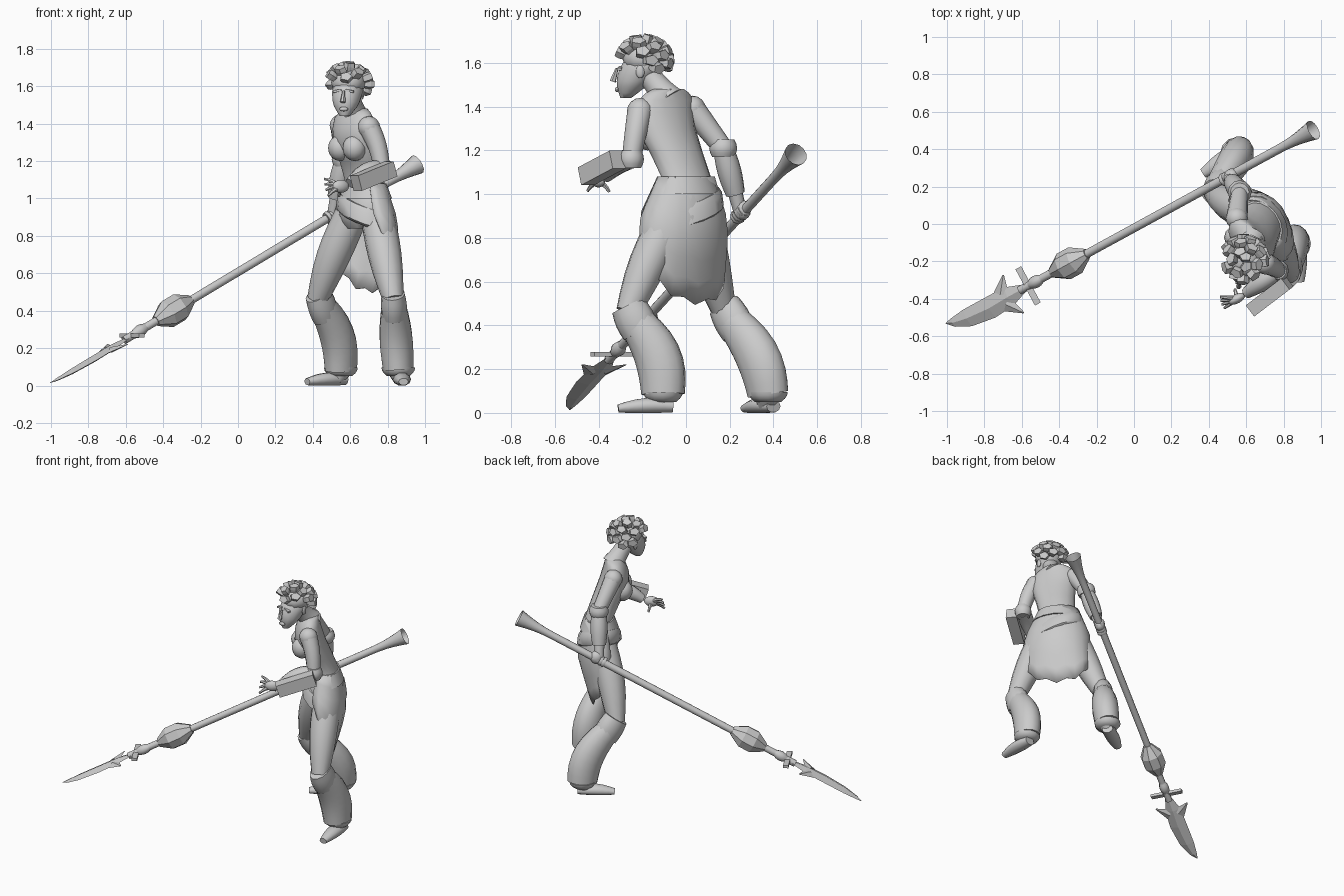
import bpy, bmesh, math
from mathutils import Vector, Matrix

old_cube = bpy.data.objects.get("Cube")
if old_cube:
    bpy.data.objects.remove(old_cube, do_unlink=True)

grey = bpy.data.materials.new("plain grey")
grey.use_nodes = True
grey.diffuse_color = (.6, .6, .6, 1)
grey.node_tree.nodes["Principled BSDF"].inputs["Base Color"].default_value = grey.diffuse_color


def vec(x, y, z):
    return Vector((x, y, z))


RIGHTWARD, UP = vec(1, 0, 0), vec(0, 0, 1)
CHEST_FRONT, CHEST_LEFT = vec(-.8, -.6, 0), vec(.6, -.8, 0)
FACE_FRONT, FACE_LEFT = vec(-.25, -.97, 0), vec(.97, -.25, 0)


def finish(name, bm, smooth=True):
    bmesh.ops.recalc_face_normals(bm, faces=bm.faces)
    mesh = bpy.data.meshes.new(name)
    bm.to_mesh(mesh)
    bm.free()
    mesh.materials.append(grey)
    part = bpy.data.objects.new(name, mesh)
    bpy.context.collection.objects.link(part)
    bpy.ops.object.select_all(action='DESELECT')
    part.select_set(True)
    bpy.context.view_layer.objects.active = part
    if smooth:
        bpy.ops.object.shade_smooth_by_angle(angle=math.radians(50))
    return part


def bridge(bm, loops, capped=True):
    for lower, upper in zip(loops, loops[1:]):
        for k in range(len(lower)):
            bm.faces.new((lower[k], lower[k - 1], upper[k - 1], upper[k]))
    if capped:
        bm.faces.new(loops[0])
        bm.faces.new(loops[-1])


def loft(name, rings, side, sides=12, normal=None, smooth=True, capped=True):
    """Skin ellipses given as (centre, half width, half depth)."""
    bm = bmesh.new()
    loops = []
    for i, (centre, width, depth) in enumerate(rings):
        ahead, behind = rings[min(i + 1, len(rings) - 1)][0], rings[max(i - 1, 0)][0]
        along = (normal or ahead - behind).normalized()
        across = (side - along * side.dot(along)).normalized()
        outward = along.cross(across)
        angles = [k * math.tau / sides for k in range(sides)]
        loops.append([bm.verts.new(centre + across * width * math.cos(a) + outward * depth * math.sin(a))
                      for a in angles])
    bridge(bm, loops, capped)
    return finish(name, bm, smooth)


def rounded(rings):
    """Add a curved in-between ring in every gap of a profile."""
    result = []
    for i, ring in enumerate(rings[:-1]):
        four = [rings[max(i - 1, 0)], ring, rings[i + 1], rings[min(i + 2, len(rings) - 1)]]
        result += [ring, tuple((9 * (b + c) - a - d) / 16 for a, b, c, d in zip(*four))]
    return result + [rings[-1]]


def limb(name, start, end, r_start, r_end, bulge=0, bend=vec(0, 0, 0), depth=1, steps=6, side=None, **options):
    """Tapered tube that may swell and bow in its middle."""
    rings = []
    for i in range(steps + 1):
        t = i / steps
        swell = math.sin(math.pi * t)
        radius = r_start + (r_end - r_start) * t + bulge * swell
        rings.append((start.lerp(end, t) + bend * swell, radius, radius * depth))
    return loft(name, rings, side or UP.cross(end - start), **options)


def ball(name, centre, size, turn=0):
    bm = bmesh.new()
    place = Matrix.Translation(centre) @ Matrix.Rotation(turn, 4, 'Z') @ Matrix.Diagonal((*size, 1))
    bmesh.ops.create_uvsphere(bm, u_segments=12, v_segments=8, radius=1, matrix=place)
    return finish(name, bm)


def block(name, centre, direction, size):
    x = direction.normalized()
    y = UP.cross(x).normalized()
    turn = Matrix((x, y, x.cross(y))).transposed().to_4x4()
    bm = bmesh.new()
    place = Matrix.Translation(centre) @ turn @ Matrix.Diagonal((*size, 1))
    bmesh.ops.create_cube(bm, size=1, matrix=place)
    return finish(name, bm, smooth=False)


# Torso, from the crotch up to the neck base
HIPS, WAIST, CHEST, COLLAR = vec(.68, 0, .92), vec(.68, 0, 1.08), vec(.63, -.09, 1.3), vec(.62, -.09, 1.43)
NECK, SKULL = vec(.63, -.08, 1.48), vec(.59, -.19, 1.61)
torso = [(HIPS - UP * .08, .12, .09), (HIPS, .175, .13), (WAIST, .125, .09),
         (CHEST, .15, .1), (COLLAR, .15, .07), (NECK, .08, .05)]
loft("torso", rounded(torso), CHEST_LEFT, sides=16, normal=UP)
limb("neck", NECK - UP * .05, SKULL - UP * .04, .075, .058, bulge=-.01)

for label, sign in (("left", 1), ("right", -1)):
    # Breast, ear and brow of each side
    breast = CHEST + CHEST_FRONT * .057 + CHEST_LEFT * .065 * sign - UP * .03
    ball(label + "_breast", breast, (.064, .064, .07))
    ball(label + "_ear", SKULL + FACE_LEFT * .077 * sign - UP * .05, (.01, .02, .03))
    brow = SKULL + FACE_FRONT * .105 + FACE_LEFT * .033 * sign - UP * .035
    block(label + "_brow", brow, FACE_LEFT - UP * .2 * sign, (.045, .02, .012))

# Head, tipped forward and down
CHIN = vec(.57, -.275, 1.44)
head = [(CHIN, .025, .025), (CHIN.lerp(SKULL, .3), .063, .066), (CHIN.lerp(SKULL, .6), .078, .09),
        (SKULL - UP * .01, .08, .1), (SKULL + UP * .06, .03, .04)]
loft("head", rounded(head), FACE_LEFT, sides=14, normal=UP)
NOSE = vec(.56, -.335, 1.515)
limb("nose", NOSE + UP * .06 - FACE_FRONT * .02, NOSE, .007, .015, steps=2, sides=6)
ball("lips", NOSE - UP * .037 - FACE_FRONT * .02, (.024, .01, .012))

# Hair: short thick locks fanning out over the skull
ball("hair_cap", SKULL + UP * .01, (.092, .1, .075))
LOCKS = 32
for i in range(LOCKS):
    height = 1 - 1.5 * i / LOCKS
    turn = i * 2.4
    spread = math.sqrt(1 - height * height)
    way = vec(spread * math.cos(turn), spread * math.sin(turn), height)
    forward = way.dot(FACE_FRONT)
    on_face = forward > .2 and height < .25
    on_neck = height < -.2 and forward > -.25
    if not on_face and not on_neck:
        root = SKULL + way * .07 - UP * height * .015
        tip = root + (way - FACE_FRONT * .3).normalized() * .066
        limb(f"hair_lock_{i}", root, tip, .02, .034, bulge=.008, depth=.75, steps=3, sides=5, smooth=False)

# Left arm, bent across the front, with a boxed forearm
SHOULDER, ELBOW, WRIST = vec(.7, -.21, 1.38), vec(.77, -.25, 1.16), vec(.6, -.37, 1.08)
ball("left_shoulder", SHOULDER, [.06] * 3)
limb("left_upper_arm", SHOULDER, ELBOW, .058, .043, bend=vec(.01, 0, .01))
limb("left_elbow_cuff", ELBOW + UP * .04, ELBOW - UP * .04, .045, .045, bulge=.013, steps=4, side=RIGHTWARD)
limb("left_forearm", ELBOW, WRIST, .045, .03, bulge=.012, bend=UP * .02)
block("forearm_box", vec(.725, -.385, 1.12), vec(.21, .16, .085), (.25, .075, .085))

# Open left hand
PALM = vec(.55, -.4, 1.065)
ball("left_palm", PALM, (.05, .025, .035), turn=.5)
fingers = [vec(-.09 + .005 * i * i / 2, .01 - .02 * i, .04 - .03 * i) for i in range(4)]
for i, reach in enumerate(fingers + [vec(-.01, .05, -.055)]):
    limb(f"left_finger_{i}", PALM + reach * .25, PALM + reach, .014, .007, bend=UP * .006, steps=3, sides=6)

# Right arm, hanging back to the shaft
SHOULDER, ELBOW, GRIP = vec(.55, .03, 1.39), vec(.565, .17, 1.21), vec(.506, .25, .912)
ball("right_shoulder", SHOULDER, [.06] * 3)
limb("right_upper_arm", SHOULDER, ELBOW, .058, .045)
limb("right_elbow_guard", ELBOW + UP * .04, ELBOW - UP * .04, .05, .05, bulge=.014, steps=4, side=RIGHTWARD)
limb("right_bracer", ELBOW, ELBOW.lerp(GRIP, .7), .046, .044, bulge=.01)
limb("right_wrist", ELBOW.lerp(GRIP, .6), GRIP, .035, .03)

# Polearm, measured along its axis from the bulb
BULB = vec(-.345, -.21, .4)
AXIS = vec(1.3, .71, .78).normalized()
FLAT = vec(.475, -.88, 0).normalized()
RIDGE = AXIS.cross(FLAT)


def axis_point(distance, sideways=0, rise=0):
    return BULB + AXIS * distance + FLAT * sideways + RIDGE * rise


limb("shaft", axis_point(-.34), axis_point(1.5), .022, .024, steps=1)
limb("flared_butt", axis_point(1.4), axis_point(1.68), .024, .055, bulge=-.01, capped=False)
limb("bulb", axis_point(-.12), axis_point(.12), .03, .03, bulge=.055, steps=3, sides=8, smooth=False)
limb("blade_collar", axis_point(-.28), axis_point(-.19), .02, .022, bulge=.013, steps=4, sides=8)
block("crossguard", axis_point(-.285), FLAT, (.22, .035, .02))

# Curved blade with a raised ridge, and two swept barbs
bm = bmesh.new()
stations = [(-.31, .02, 0), (-.42, .055, 0), (-.55, .06, .005), (-.7, .05, -.005), (-.79, .025, -.02), (-.83, .002, -.035)]
loops = []
for distance, half, shift in stations:
    thick = half * .3
    corners = [(shift - half, 0), (shift, thick), (shift + half, 0), (shift, -thick)]
    loops.append([bm.verts.new(axis_point(distance, *corner)) for corner in corners])
bridge(bm, loops)
finish("blade", bm, smooth=False)
for label, sign in (("left", 1), ("right", -1)):
    limb(label + "_barb", axis_point(-.45, .03 * sign), axis_point(-.385, .115 * sign), .045, .004,
         depth=.35, steps=1, side=AXIS, sides=4, smooth=False)

# Right fist closed around the shaft
ball("right_palm", GRIP + vec(.015, .01, .015), (.042, .036, .045), turn=.5)
for i in range(4):
    knuckle = GRIP + AXIS * (.022 * i - .033)
    limb(f"right_finger_{i}", knuckle - AXIS * .01, knuckle + AXIS * .01, .034, .034, bulge=.003, steps=2, sides=8)


def leg(label, hip, knee, ankle, heel, toe, bow):
    """Thigh, knee cuff, baggy legging and shoe."""
    limb(label + "_thigh", hip, knee, .09, .056, bulge=.016, bend=bow * -.2)
    shin = knee.lerp(ankle, .24) + bow * .4
    limb(label + "_cuff", knee + UP * .03, shin, .062, .066, bulge=.006, depth=1.3, steps=4)
    limb(label + "_legging", knee, ankle, .058, .082, bulge=.018, bend=bow, depth=1.22, steps=8, sides=14)
    limb(label + "_legging_hem", ankle + UP * .01, ankle - UP * .035, .09, .06, bulge=.008, steps=3, side=RIGHTWARD)
    limb(label + "_ankle", ankle, heel.lerp(toe, .25), .06, .042)
    limb(label + "_shoe", heel, toe, .038, .026, bulge=.016, bend=UP * .008, depth=.75, sides=10)


leg("left", vec(.745, -.06, .91), vec(.83, -.265, .46), vec(.857, -.105, .085),
    vec(.87, -.06, .03), vec(.885, -.31, .02), vec(0, .05, 0))
leg("right", vec(.605, .065, .91), vec(.425, .175, .46), vec(.55, .375, .085),
    vec(.57, .4, .03), vec(.37, .27, .02), vec(.04, .045, 0))

# Waist sash and a slanted hip wrap
loft("waist_sash", [(WAIST - UP * .08, .172, .125), (WAIST, .135, .098)], CHEST_LEFT, sides=16, normal=UP)
slant = UP + CHEST_LEFT * .35 - CHEST_FRONT * .1
wrap = [(HIPS - UP * .035, .18, .13), (HIPS - UP * .02, .195, .145), (HIPS + UP * .04, .185, .138), (HIPS + UP * .065, .17, .125)]
loft("hip_wrap", wrap, CHEST_LEFT, sides=16, normal=slant)

# Skirt draped round the back, drawn in behind the legs, with an uneven hem
bm = bmesh.new()
COLUMNS, ROWS = 14, 7
grid = []
for i in range(COLUMNS):
    t = 2 * i / (COLUMNS - 1) - 1
    angle = math.radians(85 + 115 * t)
    ripple = .012 * (-1) ** i
    hem = .51 + .32 * t * t - .08 * t + ripple
    column = []
    for j in range(ROWS):
        drop = j / (ROWS - 1)
        z = WAIST.z + (hem - WAIST.z) * drop
        widen = min(1, (WAIST.z - z) * 5)
        half_width = .145 + .085 * widen
        half_depth = .105 + .05 * widen - .28 * max(0, .78 - z)
        around = CHEST_LEFT * half_width * math.cos(angle) - CHEST_FRONT * half_depth * math.sin(angle)
        column.append(bm.verts.new(vec(HIPS.x - .01, HIPS.y - .015 * widen, z) + around * (1 + ripple * drop)))
    grid.append(column)
for near, far in zip(grid, grid[1:]):
    for j in range(ROWS - 1):
        bm.faces.new((near[j], far[j], far[j + 1], near[j + 1]))
skirt = finish("skirt", bm)
skirt.modifiers.new("cloth thickness", 'SOLIDIFY').thickness = .006
